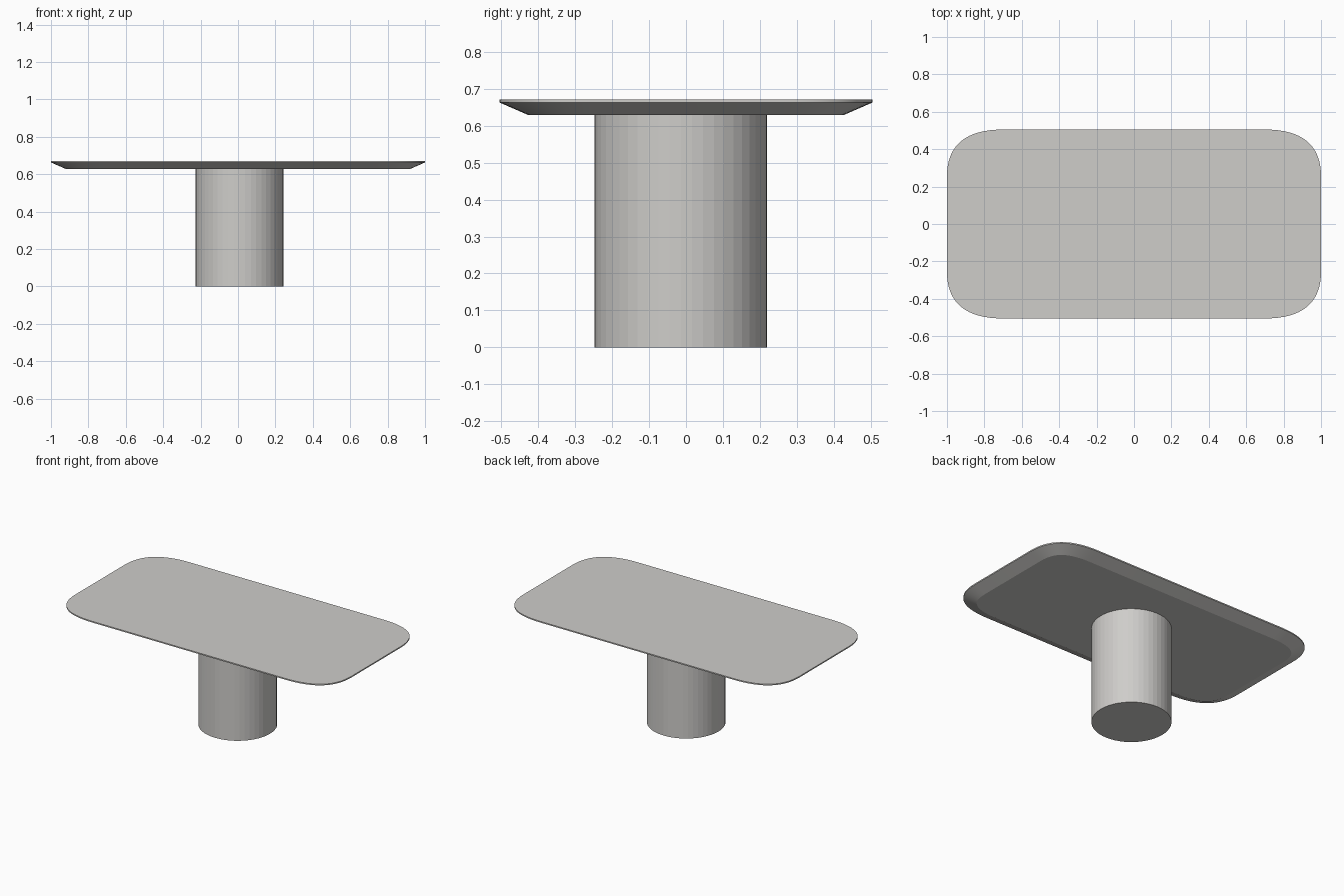
import bpy, bmesh, math
from mathutils import Vector

if "Cube" in bpy.data.objects:
    bpy.data.objects.remove(bpy.data.objects["Cube"])

stone = bpy.data.materials.new("warm light grey")
stone.diffuse_color = (0.62, 0.61, 0.59, 1)
stone.use_nodes = True
stone.node_tree.nodes["Principled BSDF"].inputs["Base Color"].default_value = stone.diffuse_color


def add_object(name, bm):
    bmesh.ops.recalc_face_normals(bm, faces=bm.faces[:])
    mesh = bpy.data.meshes.new(name)
    bm.to_mesh(mesh)
    bm.free()
    mesh.materials.append(stone)
    obj = bpy.data.objects.new(name, mesh)
    bpy.context.collection.objects.link(obj)
    return obj


def soft_rectangle(hx, hy, rx, ry, inset, steps=16):
    """Rectangle with soft parabolic corners, offset inwards by inset."""
    quarter = []
    for i in range(steps + 1):
        t = i / steps
        x = hx - rx * t * t
        y = hy - ry * (1 - t) ** 2
        n = Vector((ry * (1 - t), rx * t)).normalized()
        quarter.append((x - n.x * inset, y - n.y * inset))
    mirrored = quarter[::-1]
    return (quarter + [(-x, y) for x, y in mirrored]
            + [(-x, -y) for x, y in quarter] + [(x, -y) for x, y in mirrored])


# Table top: thin rim with a wide chamfer underneath
bm = bmesh.new()
rings = []
for z, inset in ((0.629, 0.078), (0.663, 0.0), (0.671, 0.0)):
    outline = soft_rectangle(1.0, 0.505, 0.30, 0.25, inset)
    rings.append([bm.verts.new((x, y, z)) for x, y in outline])
count = len(rings[0])
for low, high in zip(rings, rings[1:]):
    for i in range(count):
        j = (i + 1) % count
        bm.faces.new((low[i], low[j], high[j], high[i]))
bm.faces.new(rings[0][::-1])
bm.faces.new(rings[-1])
top = add_object("table_top", bm)
bpy.context.view_layer.objects.active = top
top.select_set(True)
bpy.ops.object.shade_smooth_by_angle(angle=math.radians(20))

# Pedestal: faceted cylinder, slightly off centre
bm = bmesh.new()
bmesh.ops.create_cone(bm, cap_ends=True, segments=48, radius1=0.234,
                      radius2=0.234, depth=0.63)
pedestal = add_object("pedestal", bm)
pedestal.location = (0.008, -0.014, 0.315)
